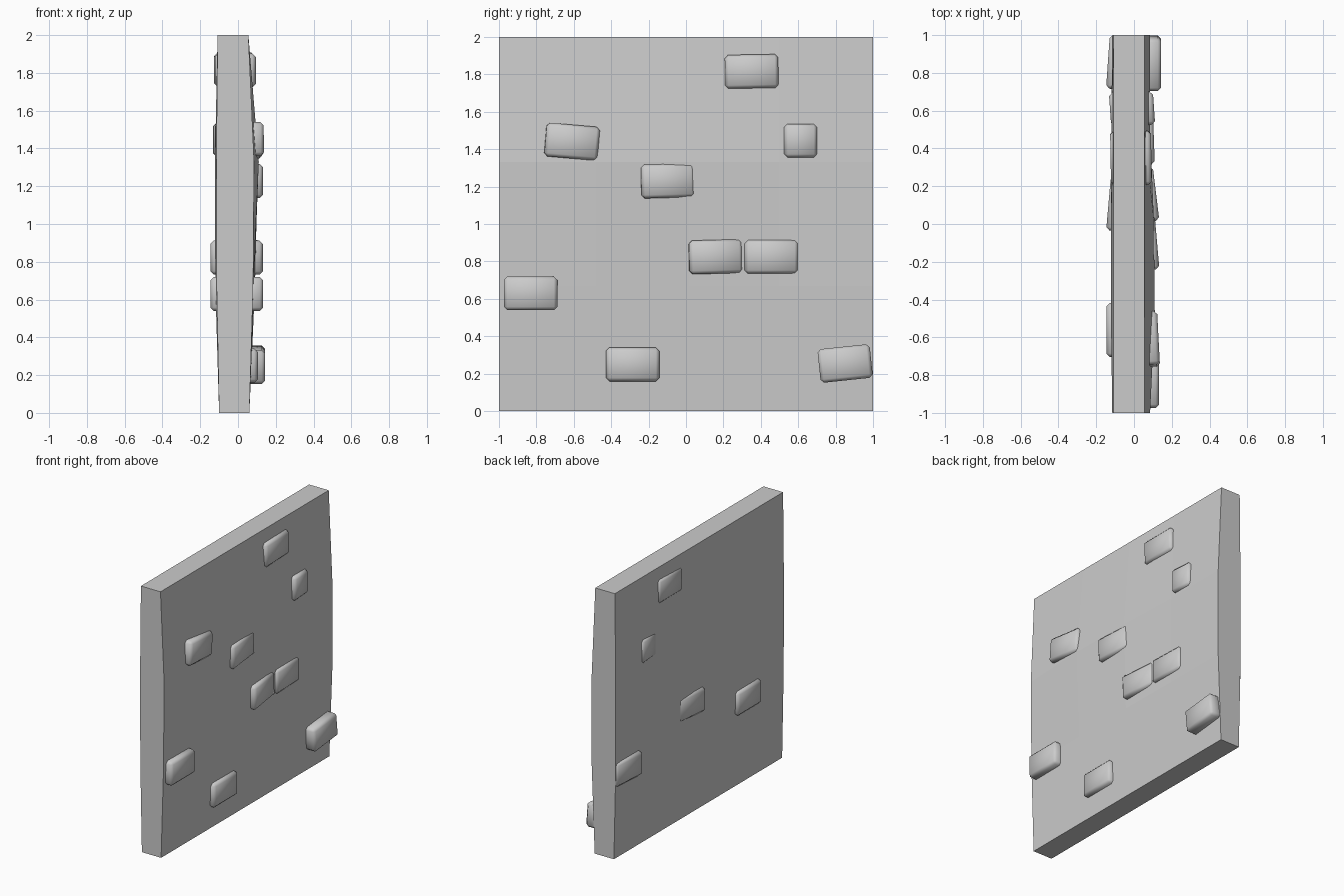
import bpy, bmesh
from math import radians

if "Cube" in bpy.data.objects:
    bpy.data.objects.remove(bpy.data.objects["Cube"])

# wall slab: a gently bulging grid skin on each broad side, joined at the rim
YS = [-1, -0.48, 0.02, 0.5, 1]
ZS = [0, 0.67, 1.33, 2]
FRONT = [[0.06] * 5,
         [0.08, 0.085, 0.09, 0.085, 0.085],
         [0.085, 0.11, 0.105, 0.085, 0.085],
         [0.055] * 5]
BACK = [[-0.10] * 5,
        [-0.113, -0.12, -0.12, -0.118, -0.115],
        [-0.115, -0.122, -0.122, -0.12, -0.115],
        [-0.108] * 5]


def build_slab():
    bm = bmesh.new()
    skins = [[[bm.verts.new((d[r][c], YS[c], ZS[r])) for c in range(5)]
              for r in range(4)] for d in (FRONT, BACK)]
    f, b = skins
    for s in skins:
        for r in range(3):
            for c in range(4):
                bm.faces.new((s[r][c], s[r][c + 1], s[r + 1][c + 1], s[r + 1][c]))
    for c in range(4):
        for r in (0, 3):
            bm.faces.new((f[r][c], b[r][c], b[r][c + 1], f[r][c + 1]))
    for r in range(3):
        for c in (0, 4):
            bm.faces.new((f[r][c], f[r + 1][c], b[r + 1][c], b[r][c]))
    bmesh.ops.recalc_face_normals(bm, faces=bm.faces)
    me = bpy.data.meshes.new("wall_slab")
    bm.to_mesh(me)
    bm.free()
    bpy.context.collection.objects.link(bpy.data.objects.new("wall_slab", me))


def brick(name, x_out, y, z, roll=0, yaw=0, width=0.285, depth=0.11):
    """Chamfered brick; x_out is its outer face centre, the rest is sunk in the wall."""
    side = 1 if x_out > 0 else -1
    bm = bmesh.new()
    bmesh.ops.create_cube(bm, size=1)
    bmesh.ops.scale(bm, vec=(depth, width, 0.18), verts=bm.verts)
    bmesh.ops.bevel(bm, geom=bm.edges[:], offset=0.018, segments=1,
                    affect='EDGES', profile=0.5)
    for p in bm.faces:
        p.smooth = True
    me = bpy.data.meshes.new(name)
    bm.to_mesh(me)
    bm.free()
    ob = bpy.data.objects.new(name, me)
    ob.location = (x_out - side * depth / 2, y, z)
    ob.rotation_euler = (radians(roll), 0, radians(yaw))
    bpy.context.collection.objects.link(ob)


build_slab()

# bricks: outer x, y, z, roll in the wall plane, yaw, width
BRICKS = [
    (0.092, 0.35, 1.815, 1, 1, 0.285),
    (0.130, -0.61, 1.44, -5, 3, 0.285),
    (0.106, 0.61, 1.445, 0, 4, 0.175),
    (0.122, -0.10, 1.23, 1.5, 5, 0.285),
    (0.117, 0.155, 0.825, 1.5, 7, 0.285),
    (0.105, 0.455, 0.825, 0, 2, 0.285),
    (0.133, -0.83, 0.63, 0, 0, 0.285),
    (0.105, -0.285, 0.25, 0, 0, 0.285),
    (0.144, 0.85, 0.255, 6, 0, 0.28),
    (-0.124, 0.35, 1.815, 1, 1, 0.285),
    (-0.127, 0.61, 1.445, 0, 4, 0.175),
    (-0.135, 0.105, 0.825, 1, -5, 0.285),
    (-0.146, -0.56, 0.63, 0, 0, 0.285),
    (-0.138, 0.855, 0.63, 0, -4, 0.285),
]
for i, (x, y, z, roll, yaw, w) in enumerate(BRICKS):
    brick(f"brick_{i + 1}", x, y, z, roll, yaw, w)
